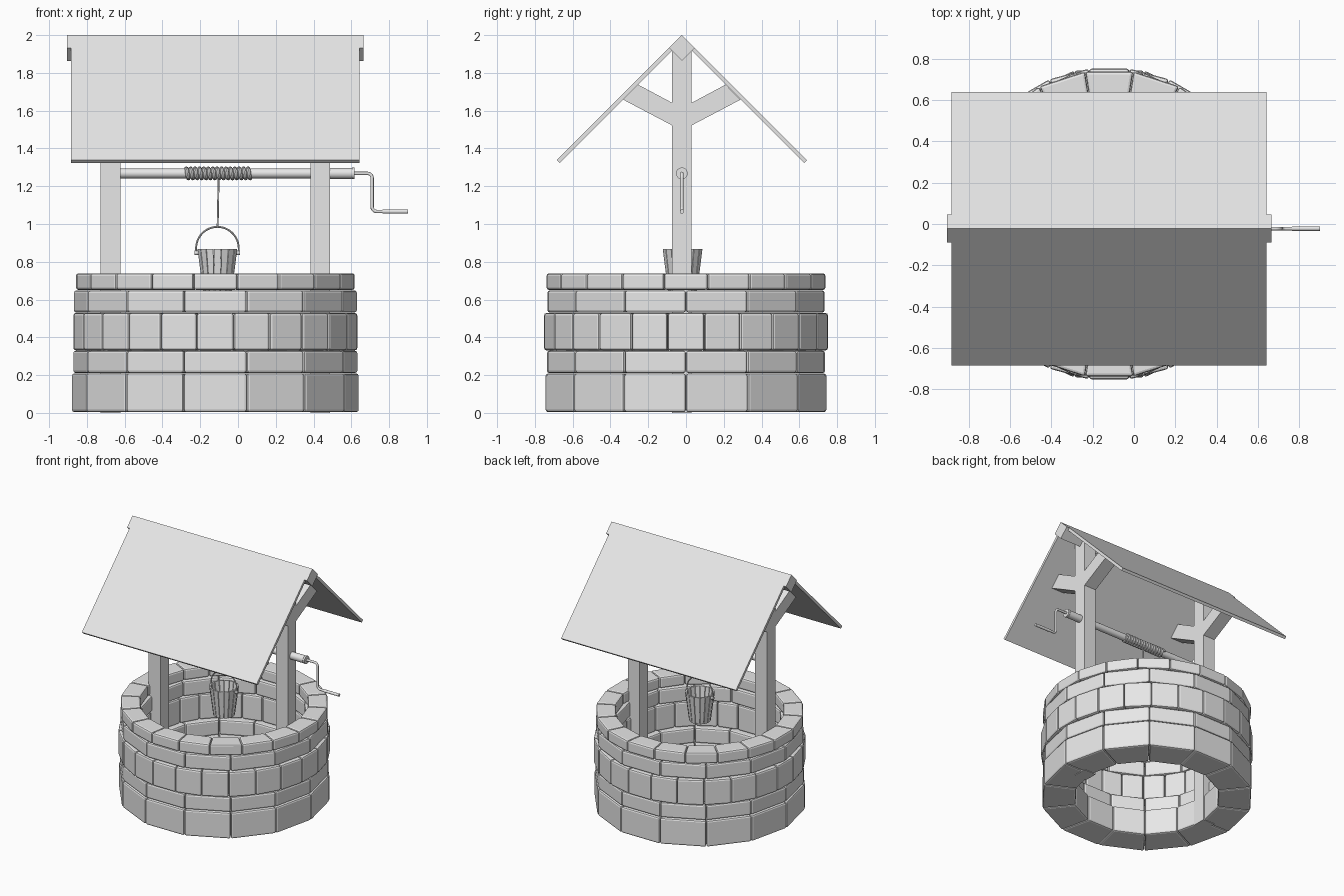
import bpy, bmesh, math
from math import sin, cos, pi
from mathutils import Vector

cube = bpy.data.objects.get("Cube")
if cube:
    bpy.data.objects.remove(cube, do_unlink=True)

CX, CY = -0.12, -0.022      # well centre in x, timber centre in y
AXLE_Z = 1.268

grey = bpy.data.materials.new("plain_grey")
grey.use_nodes = True
grey.diffuse_color = (0.8, 0.8, 0.8, 1)
grey.node_tree.nodes["Principled BSDF"].inputs["Base Color"].default_value = (0.8, 0.8, 0.8, 1)


def finish(name, bm, bevel=0, segments=2, smooth=False):
    """Turn a bmesh into a named grey object."""
    bmesh.ops.recalc_face_normals(bm, faces=bm.faces)
    mesh = bpy.data.meshes.new(name)
    bm.to_mesh(mesh)
    bm.free()
    mesh.materials.append(grey)
    obj = bpy.data.objects.new(name, mesh)
    bpy.context.collection.objects.link(obj)
    if bevel:
        mod = obj.modifiers.new("worn_edges", 'BEVEL')
        mod.width, mod.segments = bevel, segments
    if smooth:
        bpy.ops.object.select_all(action='DESELECT')
        obj.select_set(True)
        bpy.context.view_layer.objects.active = obj
        bpy.ops.object.shade_smooth_by_angle(angle=math.radians(40))
    return obj


def ring_of_blocks(name, center, count, z0, z1, low, high, gap, bevel):
    """Ring of wedge blocks; low and high are (inner, outer) radii."""
    bm = bmesh.new()
    step = 2 * pi / count
    for i in range(count):
        mid = -pi / 2 + i * step
        corners = []
        for z, (r_in, r_out) in ((z0, low), (z1, high)):
            for r, side in ((r_in, -1), (r_out, -1), (r_out, 1), (r_in, 1)):
                a = mid + side * (step / 2 - gap / r)
                corners.append(bm.verts.new((center[0] + r * cos(a), center[1] + r * sin(a), z)))
        bottom, top = corners[:4], corners[4:]
        bm.faces.new(bottom)
        bm.faces.new(top)
        for k in range(4):
            n = (k + 1) % 4
            bm.faces.new((bottom[k], bottom[n], top[n], top[k]))
    return finish(name, bm, bevel)


def prism(name, profile, x0, x1):
    """Extrude a (y offset, z) profile along x."""
    bm = bmesh.new()
    face = bm.faces.new([bm.verts.new((x0, CY + y, z)) for y, z in profile])
    ext = bmesh.ops.extrude_face_region(bm, geom=[face])
    moved = [v for v in ext["geom"] if isinstance(v, bmesh.types.BMVert)]
    bmesh.ops.translate(bm, vec=(x1 - x0, 0, 0), verts=moved)
    return finish(name, bm)


def rod(name, x0, x1, radius, y, z, sides=24):
    """Cylinder lying along x."""
    bm = bmesh.new()
    bmesh.ops.create_cone(bm, cap_ends=True, segments=sides, radius1=radius,
                          radius2=radius, depth=x1 - x0)
    for v in bm.verts:
        v.co = Vector(((x0 + x1) / 2 + v.co.z, y + v.co.x, z + v.co.y))
    return finish(name, bm, smooth=True)


def tube(name, points, radius, sides=10):
    """Sweep a circle along a path lying mostly in the xz plane."""
    bm = bmesh.new()
    pts = [Vector(p) for p in points]
    rings = []
    for i, p in enumerate(pts):
        t = (pts[min(i + 1, len(pts) - 1)] - pts[max(i - 1, 0)]).normalized()
        ref = Vector((0, 1, 0)) if abs(t.y) < 0.8 else Vector((1, 0, 0))
        u = t.cross(ref).normalized()
        w = t.cross(u)
        rings.append([bm.verts.new(p + radius * (cos(2 * pi * k / sides) * u + sin(2 * pi * k / sides) * w))
                      for k in range(sides)])
    for a, b in zip(rings, rings[1:]):
        for k in range(sides):
            n = (k + 1) % sides
            bm.faces.new((a[k], a[n], b[n], b[k]))
    bm.faces.new(rings[0])
    bm.faces.new(rings[-1])
    return finish(name, bm, smooth=True)


# Stone courses: block count, bottom, top, inner radius, outer radius
courses = [(14, 0.003, 0.21, 0.52, 0.762), (14, 0.21, 0.33, 0.56, 0.755),
           (24, 0.33, 0.53, 0.585, 0.758), (14, 0.53, 0.65, 0.595, 0.752),
           (20, 0.65, 0.74, 0.605, 0.747)]
for i, (count, z0, z1, r_in, r_out) in enumerate(courses):
    ring_of_blocks(f"stone_course_{i + 1}", (CX, 0), count, z0 + 0.001, z1 - 0.001,
                   (r_in, r_out), (r_in, r_out), 0.001, 0.013)

# Posts with a pair of roof braces
half = [(0.052, 0), (0.052, 1.522), (0.31, 1.658), (0.232, 1.738), (0.052, 1.642), (0.052, 1.912)]
outline = half + [(-y, z) for y, z in reversed(half)]
for name, x in (("right_post", CX - 0.555), ("left_post", CX + 0.555)):
    prism(name, outline, x - 0.052, x + 0.052)

# Roof boards and ridge beam
for name, s in (("front_roof", -1), ("back_roof", 1)):
    prism(name, [(0, 2), (s * 0.662, 1.338), (s * 0.647, 1.323), (0, 1.97)], -0.884, 0.642)
prism("ridge_beam", [(0, 2), (0.068, 1.932), (0, 1.864), (-0.068, 1.932)], -0.905, 0.665)

# Axle, end collar and wound rope
rod("axle", -0.65, 0.612, 0.026, CY, AXLE_Z)
rod("axle_sleeve", 0.48, 0.6, 0.029, CY, AXLE_Z)
rod("axle_collar", 0.604, 0.616, 0.031, CY, AXLE_Z)
turns, steps = 15, 16
tube("rope_coil", [(-0.28 + 0.35 * i / (turns * steps),
                    CY + 0.026 * cos(2 * pi * i / steps),
                    AXLE_Z + 0.026 * sin(2 * pi * i / steps))
                   for i in range(turns * steps + 1)], 0.011, 8)
tube("hanging_rope", [(-0.103, CY, 1.25), (-0.105, CY, 1.12), (-0.108, CY, 0.98)], 0.005)

# Crank with rounded bends
bend = 0.025
path = [(0.6, CY, AXLE_Z)]
path += [(0.71 - bend + bend * sin(a), CY, AXLE_Z - bend + bend * cos(a))
         for a in (k * pi / 10 for k in range(6))]
path += [(0.71 + bend - bend * cos(a), CY, 1.066 + bend - bend * sin(a))
         for a in (k * pi / 10 for k in range(6))]
path.append((0.9, CY, 1.066))
tube("crank", path, 0.009)
rod("crank_grip", 0.765, 0.9, 0.011, CY, 1.066, 16)

# Bucket: tapered staves, base, lugs and bail handle
BX, BY = -0.109, -0.018
ring_of_blocks("bucket_staves", (BX, BY), 16, 0.645, 0.868, (0.066, 0.078), (0.094, 0.107), 0.0015, 0.002)
bm = bmesh.new()
bmesh.ops.create_cone(bm, cap_ends=True, segments=16, radius1=0.07, radius2=0.072, depth=0.015)
bmesh.ops.translate(bm, vec=(BX, BY, 0.663), verts=bm.verts)
finish("bucket_base", bm)
for name, s in (("right_lug", -1), ("left_lug", 1)):
    x = BX + s * 0.108
    rod(name, x - 0.012, x + 0.012, 0.012, BY, 0.847, 12)
arc = [(BX + 0.113 * cos(a), BY, 0.87 + 0.115 * sin(a)) for a in (k * pi / 24 for k in range(25))]
tube("bucket_handle", [(BX + 0.113, BY, 0.845)] + arc + [(BX - 0.113, BY, 0.845)], 0.005, 8)
